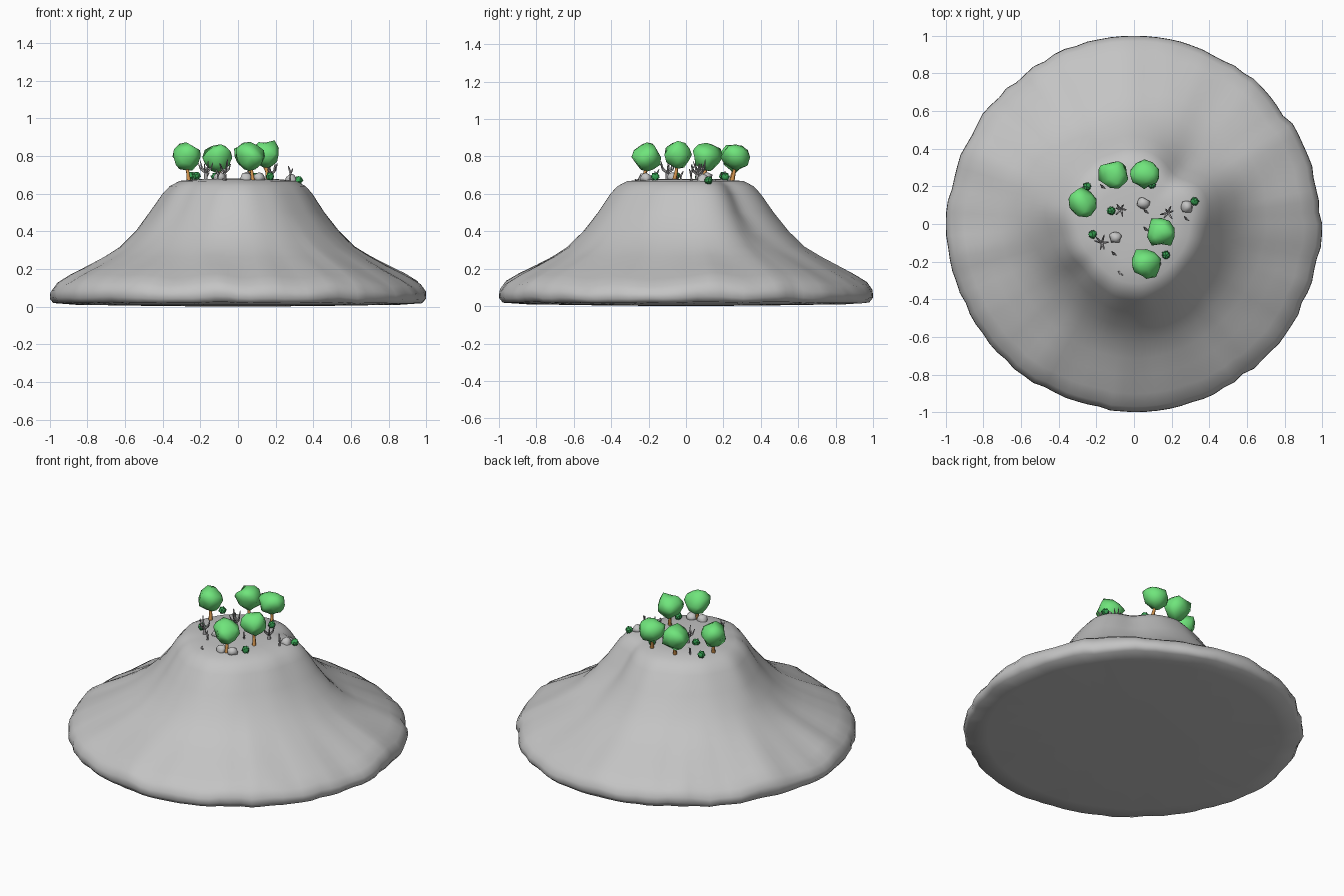
import bpy, bmesh, math, random
from mathutils import Vector, noise

random.seed(4)
if "Cube" in bpy.data.objects:
    bpy.data.objects.remove(bpy.data.objects["Cube"])


def material(name, rgb):
    m = bpy.data.materials.new(name)
    m.use_nodes = True
    m.diffuse_color = (*rgb, 1)
    m.node_tree.nodes["Principled BSDF"].inputs["Base Color"].default_value = (*rgb, 1)
    return m


stone = material("stone grey", (0.55, 0.55, 0.55))
leaf = material("leaf green", (0.16, 0.78, 0.2))
bush_green = material("bush green", (0.04, 0.38, 0.09))
bark = material("bark brown", (0.62, 0.28, 0.07))
dead_wood = material("dead wood grey", (0.4, 0.39, 0.4))


def finish(name, bm, mat, angle):
    bmesh.ops.recalc_face_normals(bm, faces=bm.faces)
    me = bpy.data.meshes.new(name)
    bm.to_mesh(me)
    bm.free()
    me.materials.append(mat)
    ob = bpy.data.objects.new(name, me)
    bpy.context.collection.objects.link(ob)
    bpy.ops.object.select_all(action='DESELECT')
    ob.select_set(True)
    bpy.context.view_layer.objects.active = ob
    bpy.ops.object.shade_smooth_by_angle(angle=math.radians(angle))
    return ob


def bump(a, centre, width):
    d = (a - centre + 180) % 360 - 180
    return math.exp(-(d / width) ** 2)


# Hill: a radial profile with gullies, ridges and a scalloped rim
profile = [(.1, .68), (.2, .678), (.3, .668), (.35, .64), (.385, .6), (.45, .5), (.53, .4),
           (.615, .318), (.7, .265), (.79, .215), (.89, .162), (.957, .12), (.984, .08),
           (.986, .045), (.967, .02), (.85, .01), (.4, .003)]


def hill_point(r, z, a):
    t = math.radians(a)
    d = Vector((math.cos(t), math.sin(t), 0))
    upper = max(0, min(1, (z - .17) / .28))
    corner = math.cos(3 * (t - math.radians(270)))
    k = 1 + upper * (.042 * corner - .13 * bump(a, 47, 15) + .03 * bump(a, 20, 14)
                     + .085 * bump(a, 92, 20) + .025 * bump(a, 180, 25) - .03 * bump(a, 225, 18))
    if r > .5:
        w = min(1, (r - .5) / .4)
        k += w * (.012 * noise.noise(d * 3.5) + .014)
        if z > .012:
            k -= w * .028 * abs(noise.noise(d * 7)) + w * .014 * abs(noise.noise(d * 13))
            k += w * .012 * (bump(a, 270, 25) + bump(a, 90, 20))
            z += w * .025 * noise.noise(d * 5 + Vector((3, 1, z * 3))) * min(1, z / .06)
        if z < .2:
            k = min(k, 1.014)
    elif z > .3:
        k += .03 * noise.noise(d * 3 + Vector((0, 0, z * 2)))
    return Vector((r * k * math.cos(t), r * k * math.sin(t), z))


bm = bmesh.new()
SEG = 100
rings = [[bm.verts.new(hill_point(r, z, i * 360 / SEG)) for i in range(SEG)] for r, z in profile]
for a, b in zip(rings, rings[1:]):
    for i in range(SEG):
        j = (i + 1) % SEG
        bm.faces.new((a[i], b[i], b[j], a[j]))
for ring, z in ((rings[0], .68), (rings[-1], 0)):
    tip = bm.verts.new((0, 0, z))
    for i in range(SEG):
        bm.faces.new((ring[i], ring[(i + 1) % SEG], tip))
finish("hill", bm, stone, 80)


def blob(name, centre, size, mat, rough, angle):
    bm = bmesh.new()
    bmesh.ops.create_icosphere(bm, subdivisions=2, radius=1)
    seed = Vector(centre) * 37
    for v in bm.verts:
        v.co *= 1 + rough * noise.noise(v.co * 1.4 + seed)
        v.co = Vector(centre) + Vector(c * s for c, s in zip(v.co, size))
    return finish(name, bm, mat, angle)


def tube(bm, points, radii, sides=6):
    rings = []
    for i, p in enumerate(points):
        d = points[min(i + 1, len(points) - 1)] - points[max(i - 1, 0)]
        q = d.to_track_quat('Z', 'Y')
        rings.append([bm.verts.new(p + q @ Vector((radii[i] * math.cos(k * math.tau / sides),
                                                   radii[i] * math.sin(k * math.tau / sides), 0)))
                      for k in range(sides)])
    for a, b in zip(rings, rings[1:]):
        for k in range(sides):
            j = (k + 1) % sides
            bm.faces.new((a[k], a[j], b[j], b[k]))
    bm.faces.new(rings[0])
    bm.faces.new(rings[-1])


# Trees: bent trunk, one side branch and a lumpy crown
trees = [(-.275, .11, .797), (-.105, .26, .792), (.055, .265, .797), (.145, -.045, .81), (.065, -.21, .797)]
for x, y, z in trees:
    base = Vector((x + .015, y - .02, .66))
    fork = Vector((x + .008, y - .008, .715))
    top = Vector((x, y, .77))
    bm = bmesh.new()
    tube(bm, [base, fork, top], [.013, .009, .007])
    tube(bm, [fork, fork + Vector((-.025, .012, .05))], [.006, .005])
    finish("tree_trunk", bm, bark, 60)
    crown = blob("tree_crown", (x, y, z), (.077, .077, .075), leaf, .35, 80)
    for v in crown.data.vertices:
        h = (v.co.z - z) / .075
        s = 1 + .18 * min(h, .35)
        v.co.x = x + (v.co.x - x) * s
        v.co.y = y + (v.co.y - y) * s

# Spiky bushes
for x, y, z in [(-.25, .2, .695), (-.12, .07, .69), (-.22, -.055, .695),
                (.17, -.165, .692), (.322, .12, .672), (.095, .21, .69)]:
    bm = bmesh.new()
    bmesh.ops.create_icosphere(bm, subdivisions=1, radius=.021)
    for v in bmesh.ops.poke(bm, faces=bm.faces[:])["verts"]:
        v.co *= random.uniform(1.35, 1.6)
    bmesh.ops.translate(bm, verts=bm.verts, vec=(x, y, z))
    finish("bush", bm, bush_green, 80)

# Boulders
for x, y, z, s in [(.05, .11, .685, .034), (-.1, -.07, .685, .032), (.28, .09, .675, .032),
                   (.04, -.225, .682, .032), (.11, -.215, .685, .032)]:
    blob("boulder", (x, y, z), (s, s * .95, s * .85), stone, .35, 60)

# Bare shrubs: leaning twigs fanned around a short stem
for x, y, h in [(-.07, .08, .115), (.18, .06, .095), (-.17, -.1, .115)]:
    bm = bmesh.new()
    root = Vector((x, y, .665))
    stem = root + Vector((0, 0, h * .4))
    tube(bm, [root, stem], [.012, .009], 5)
    for i in range(6):
        a = i * math.tau / 6 + random.uniform(-.3, .3)
        out = Vector((math.cos(a), math.sin(a), 0)) * random.uniform(.022, .044)
        rise = Vector((0, 0, h * random.uniform(.4, .65)))
        tube(bm, [stem, stem + out * .7 + rise * .4, stem + out + rise], [.007, .005, .002], 5)
    finish("bare_shrub", bm, dead_wood, 80)

# Upright twigs
for x, y, h in [(-.17, .2, .06), (.06, .07, .06), (.06, -.025, .06),
                (-.11, -.155, .07), (-.075, -.26, .02), (.275, .03, .085)]:
    bm = bmesh.new()
    root = Vector((x, y, .66))
    tube(bm, [root, root + Vector((.004, -.004, h * .6)), root + Vector((-.008, .01, h))],
         [.009, .007, .003], 5)
    tube(bm, [root + Vector((.003, -.003, h * .5)), root + Vector((.016, -.012, h * .85))], [.005, .003], 5)
    finish("twig", bm, dead_wood, 80)
